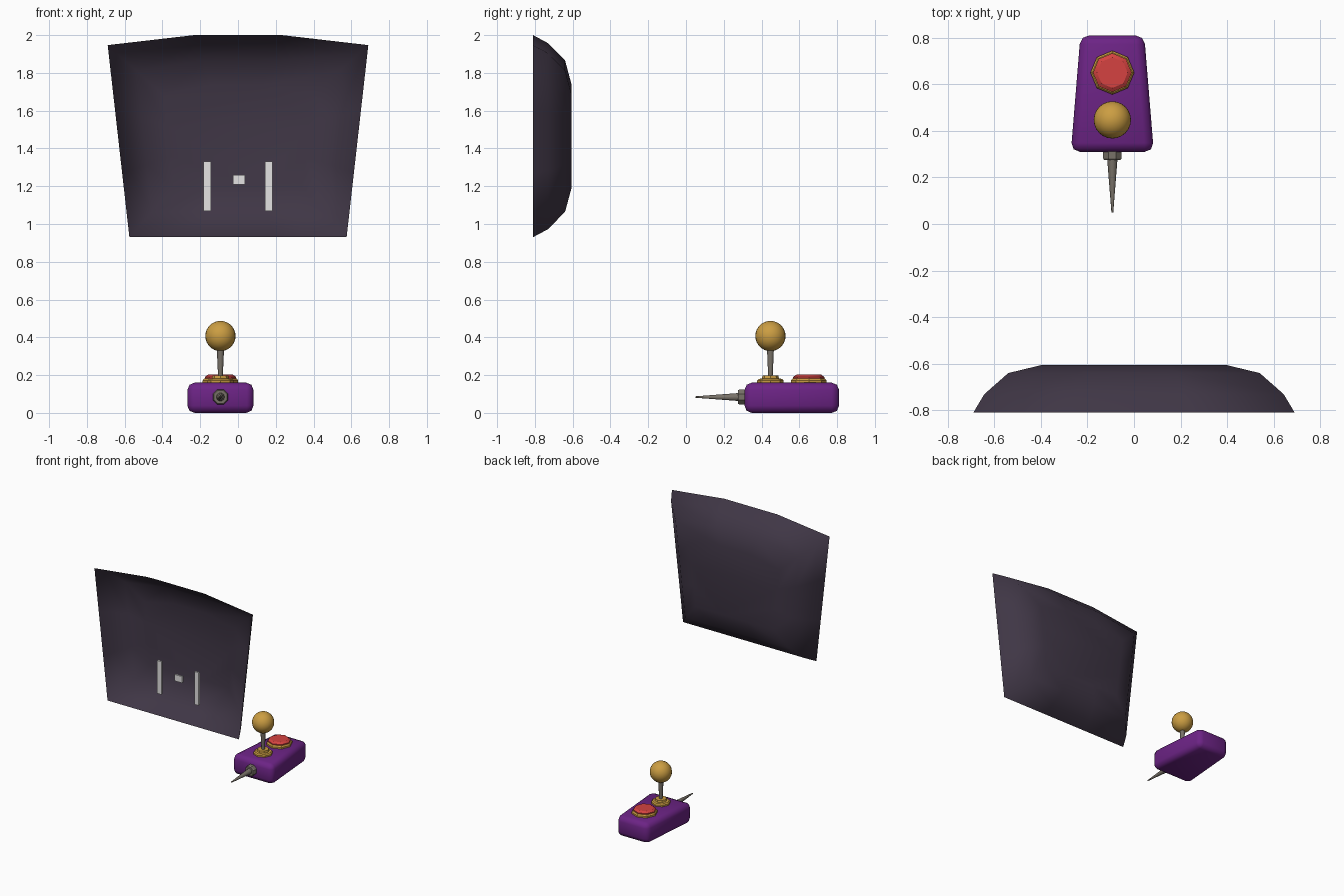
import bpy, bmesh, math
from mathutils import Matrix, Vector

cube = bpy.data.objects.get("Cube")
if cube:
    bpy.data.objects.remove(cube, do_unlink=True)


def material(name, rgb):
    m = bpy.data.materials.new(name)
    m.use_nodes = True
    m.diffuse_color = (*rgb, 1)
    m.node_tree.nodes["Principled BSDF"].inputs["Base Color"].default_value = (*rgb, 1)
    return m


PURPLE = material("purple", (0.15, 0.017, 0.235))
GOLD = material("gold", (0.60, 0.34, 0.055))
RED = material("red", (0.66, 0.055, 0.052))
GREY = material("warm_grey", (0.19, 0.168, 0.14))
WHITE = material("off_white", (0.78, 0.77, 0.77))
SCREEN = material("dark_screen", (0.050, 0.037, 0.060))


def finish(name, bm, mat, angle=None, recalc=True):
    if recalc:
        bmesh.ops.recalc_face_normals(bm, faces=bm.faces)
    mesh = bpy.data.meshes.new(name)
    bm.to_mesh(mesh)
    bm.free()
    mesh.materials.append(mat)
    ob = bpy.data.objects.new(name, mesh)
    bpy.context.collection.objects.link(ob)
    if angle:
        bpy.ops.object.select_all(action="DESELECT")
        ob.select_set(True)
        bpy.context.view_layer.objects.active = ob
        bpy.ops.object.shade_smooth_by_angle(angle=math.radians(angle))
    return ob


def turned(name, profile, sides, place, mat, angle=None, turn=0):
    """Capped lathe from (radius, height) pairs around local z."""
    bm = bmesh.new()
    loops = []
    for r, h in profile:
        angles = [math.tau * (i + turn) / sides for i in range(sides)]
        loops.append([bm.verts.new((r * math.cos(a), r * math.sin(a), h)) for a in angles])
    for a, b in zip(loops, loops[1:]):
        for i in range(sides):
            j = (i + 1) % sides
            bm.faces.new((a[i], a[j], b[j], b[i]))
    bm.faces.new(loops[0][::-1])
    bm.faces.new(loops[-1])
    bm.transform(place)
    return finish(name, bm, mat, angle)


# Curved screen: concentric inset loops sinking into a shallow bowl
BOTTOM, STEPS = 0.93, 3


def screen_point(u, v, inset):
    top = 1.947 + 0.053 * min(1, (1 - abs(u)) * 1.5) - inset
    low = BOTTOM + inset
    z = low + (top - low) * v
    half = 0.575 + 0.113 * (z - BOTTOM) - inset
    return u * half, z


ts = [i / STEPS for i in range(STEPS)]
rim = ([(2 * t - 1, 0) for t in ts] + [(1, t) for t in ts]
       + [(1 - 2 * t, 1) for t in ts] + [(-1, 1 - t) for t in ts])
bm = bmesh.new()
loops = []
for inset, y in ((0, -0.81), (0.043, -0.73), (0.135, -0.64), (0.265, -0.605)):
    points = [screen_point(u, v, inset) for u, v in rim]
    loops.append([bm.verts.new((x, y, z)) for x, z in points])
for a, b in zip(loops, loops[1:]):
    for i in range(len(a)):
        j = (i + 1) % len(a)
        bm.faces.new((a[i], a[j], b[j], b[i]))
bm.faces.new(loops[-1])
finish("curved_screen", bm, SCREEN, 180, recalc=False)


# Paddles and ball floating inside the screen
def plate(name, x, z, width, height):
    bm = bmesh.new()
    bmesh.ops.create_cube(bm, size=1)
    bm.transform(Matrix.Translation((x, -0.745, z)) @ Matrix.Diagonal((width, 0.015, height, 1)))
    finish(name, bm, WHITE)


plate("right_paddle", -0.163, 1.2, 0.038, 0.26)
plate("left_paddle", 0.163, 1.2, 0.038, 0.26)
plate("game_ball", 0.005, 1.235, 0.064, 0.05)

# Tapered controller base
CX = -0.093
bm = bmesh.new()
bmesh.ops.create_cube(bm, size=1)
for v in bm.verts:
    half = 0.178 if v.co.y < 0 else 0.137
    v.co = Vector((CX + math.copysign(half, v.co.x), 0.56 + v.co.y * 0.5, 0.08 + v.co.z * 0.16))
bmesh.ops.bevel(bm, geom=list(bm.edges), offset=0.038, segments=2, profile=0.5, affect="EDGES")
finish("controller_base", bm, PURPLE, 60)

# Push button
at_button = Matrix.Translation((CX, 0.65, 0))
turned("button_ring", [(0.094, 0.155), (0.094, 0.172), (0.086, 0.182)], 8, at_button, GOLD)
turned("push_button", [(0.083, 0.17), (0.083, 0.19), (0.066, 0.202)], 8, at_button, RED, 30)

# Joystick
at_stick = Matrix.Translation((CX, 0.447, 0))
turned("stick_collar", [(0.07, 0.155), (0.07, 0.172), (0.062, 0.18), (0.045, 0.182),
                        (0.042, 0.197)], 8, at_stick, GOLD)
turned("stick_rod", [(0.012, 0.18), (0.02, 0.36)], 10, at_stick, GREY, 40)
bm = bmesh.new()
bmesh.ops.create_uvsphere(bm, u_segments=24, v_segments=16, radius=0.08)
bm.transform(at_stick @ Matrix.Translation((0, 0, 0.407)))
finish("stick_ball", bm, GOLD, 60)

# Cable socket and tapering cable, pointing to the front
to_front = Matrix.Translation((CX, 0.32, 0.084)) @ Matrix.Rotation(math.pi / 2, 4, "X")
turned("cable_socket", [(0.043, 0), (0.043, 0.038), (0.037, 0.046)], 8, to_front, GREY, 30, 0.5)
turned("cable", [(0.023, 0.03), (0.004, 0.27)], 10, to_front, GREY, 40)
